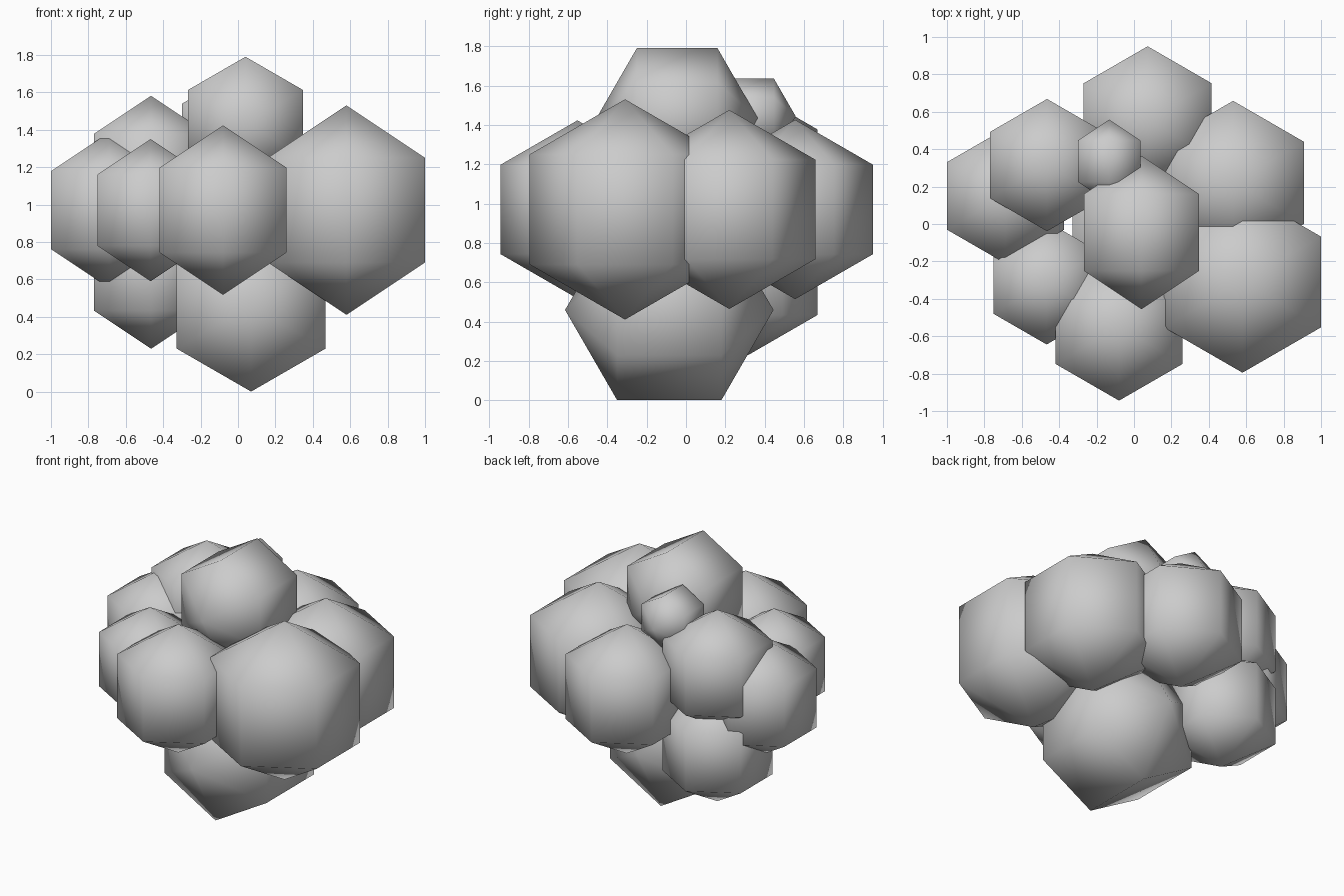
import bpy
from math import sin, cos, pi, radians

if "Cube" in bpy.data.objects:
    bpy.data.objects.remove(bpy.data.objects["Cube"])


def lump(name, x, y, z, r, on_side=False):
    """Smooth-shaded six-sided ball with two rings and two poles."""
    verts = [(0, 0, r), (0, 0, -r)]
    for polar in (pi / 3, 2 * pi / 3):
        for i in range(6):
            a = i * pi / 3
            verts.append((-r * sin(polar) * sin(a), r * sin(polar) * cos(a), r * cos(polar)))
    faces = []
    for i in range(6):
        j = (i + 1) % 6
        faces += [(0, 2 + i, 2 + j), (2 + i, 8 + i, 8 + j, 2 + j), (1, 8 + j, 8 + i)]
    mesh = bpy.data.meshes.new(name)
    mesh.from_pydata(verts, [], faces)
    for p in mesh.polygons:
        p.use_smooth = True
    mesh.update()
    ob = bpy.data.objects.new(name, mesh)
    ob.location = (x, y, z)
    if on_side:
        ob.rotation_euler = (radians(90), 0, 0)
    bpy.context.collection.objects.link(ob)
    return ob


# Ring of upright lumps around the middle
lump("right_front_lump", 0.58, -0.31, 0.97, 0.56)
lump("front_lump", -0.08, -0.552, 0.97, 0.453)
lump("left_front_lump", -0.467, -0.315, 0.97, 0.38)
lump("left_lump", -0.687, 0.15, 0.97, 0.417)
lump("back_lump", 0.073, 0.555, 0.97, 0.456)
lump("right_back_lump", 0.53, 0.22, 0.97, 0.506)

# Stacked pair at the back left
lump("left_back_upper_lump", -0.465, 0.315, 1.173, 0.408)
lump("left_back_lower_lump", -0.465, 0.315, 0.637, 0.408)

# Lumps lying on their side at top and bottom
lump("top_lump", 0.04, -0.045, 1.435, 0.41, True)
lump("bottom_lump", 0.07, -0.085, 0.459, 0.53, True)
lump("small_top_lump", -0.133, 0.336, 1.443, 0.222, True)
